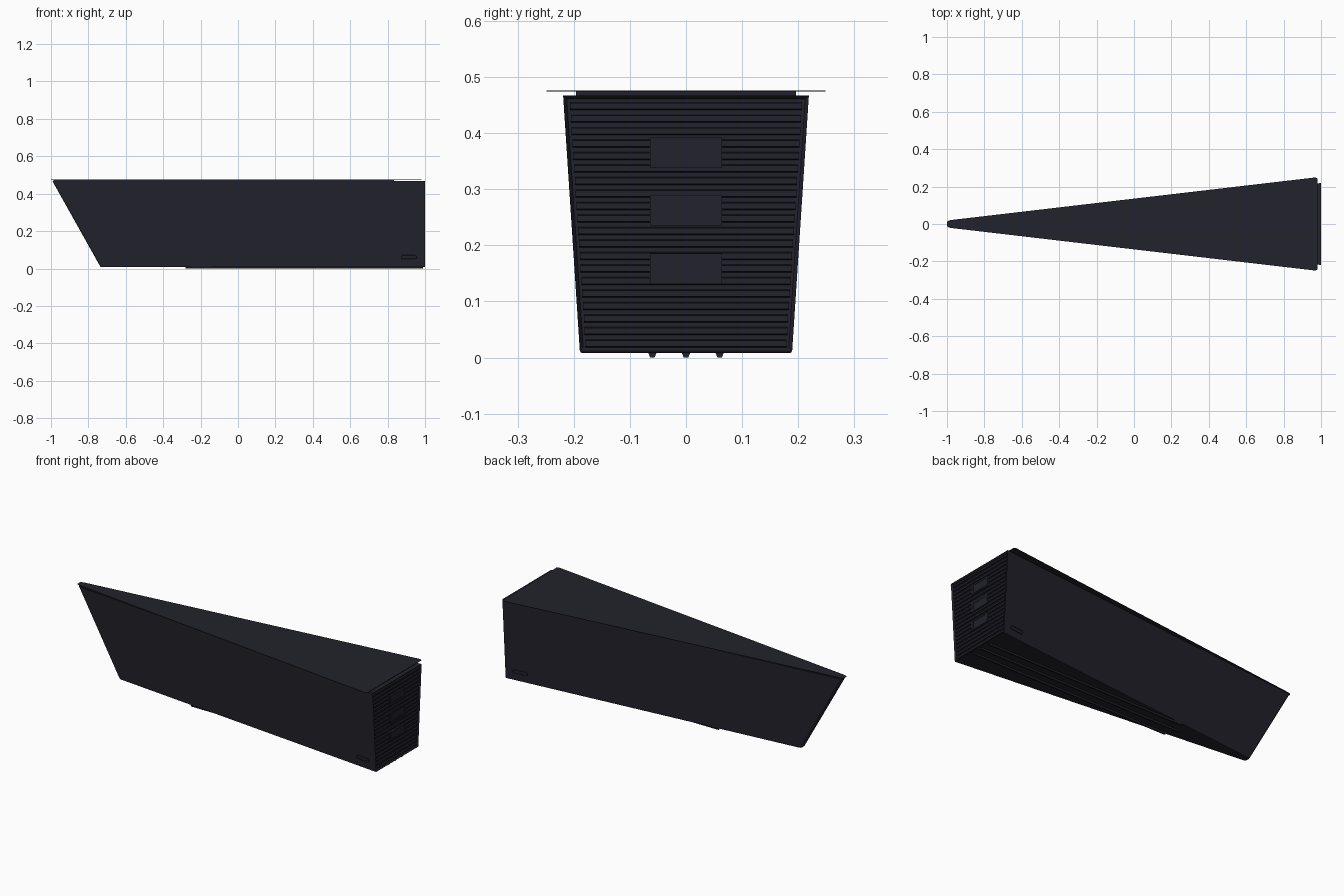
import bpy, bmesh, math
from mathutils import Vector

cube = bpy.data.objects.get("Cube")
if cube:
    bpy.data.objects.remove(cube, do_unlink=True)

mat = bpy.data.materials.new("dark_slate")
mat.use_nodes = True
COLOUR = (0.016, 0.016, 0.025, 1)
mat.diffuse_color = COLOUR
bsdf = mat.node_tree.nodes["Principled BSDF"]
bsdf.inputs["Base Color"].default_value = COLOUR
bsdf.inputs["Roughness"].default_value = 0.7

TOP, BASE, END = 0.467, 0.008, 1.0


def finish(name, bm):
    bmesh.ops.recalc_face_normals(bm, faces=bm.faces)
    mesh = bpy.data.meshes.new(name)
    bm.to_mesh(mesh)
    bm.free()
    mesh.materials.append(mat)
    obj = bpy.data.objects.new(name, mesh)
    bpy.context.collection.objects.link(obj)
    return obj


def loft(ring_a, ring_b):
    """Closed solid between two matching rings of points."""
    bm = bmesh.new()
    a = [bm.verts.new(p) for p in ring_a]
    b = [bm.verts.new(p) for p in ring_b]
    bm.faces.new(a)
    bm.faces.new(b)
    for i in range(len(a)):
        j = (i + 1) % len(a)
        bm.faces.new((a[i], a[j], b[j], b[i]))
    bmesh.ops.recalc_face_normals(bm, faces=bm.faces)
    return bm


def box(name, x, y, z):
    ring = [(x[0], y[0]), (x[1], y[0]), (x[1], y[1]), (x[0], y[1])]
    return finish(name, loft([(*p, z[0]) for p in ring], [(*p, z[1]) for p in ring]))


def half_width(z):
    """Half width of the wide end at height z."""
    return 0.189 + 0.03 * (z - BASE) / (TOP - BASE)


def wedge(tip, tip_w, end, end_w, z):
    return [(tip, -tip_w, z), (end, -end_w, z), (end, end_w, z), (tip, tip_w, z)]


# Tapered body with a softened tip and a recessed wide end
bm = loft(wedge(-0.735, 0.018, END, 0.189, BASE),
          wedge(-0.992, 0.018, END, 0.219, TOP))
tip_edges = [e for e in bm.edges if all(v.co.x < -0.5 for v in e.verts)
             and abs(e.verts[0].co.z - e.verts[1].co.z) > 0.1]
bmesh.ops.bevel(bm, geom=tip_edges, offset=0.01, segments=3, affect='EDGES', profile=0.5)
low_edges = [e for e in bm.edges if all(v.co.z < BASE + 0.001 for v in e.verts)]
bmesh.ops.bevel(bm, geom=low_edges, offset=0.004, segments=2, affect='EDGES', profile=0.5)
bm.normal_update()
end_face = max((f for f in bm.faces if f.normal.x > 0.9), key=lambda f: f.calc_area())
bmesh.ops.inset_region(bm, faces=[end_face], thickness=0.009, depth=0)
bmesh.ops.translate(bm, verts=end_face.verts[:], vec=(-0.01, 0, 0))
finish("wedge_body", bm)

# Horizontal slats across the wide end
PITCH, COUNT = 0.0225, 20
for i in range(COUNT):
    z = 0.025 + i * PITCH * 0.99
    rings = []
    for side in (-1, 1):
        y = side * (half_width(z) - 0.011)
        rings.append([(0.985, y, z - 0.008), (0.997, y, z - 0.005),
                      (0.997, y, z + 0.005), (0.985, y, z + 0.008)])
    finish(f"end_slat_{i + 1}", loft(*rings))

# Framed label holders on the wide end
for n, z in enumerate((0.158, 0.262, 0.365), 1):
    box(f"label_plate_{n}", (0.985, 0.998), (-0.05, 0.05), (z - 0.02, z + 0.02))
    for s in (-1, 1):
        box(f"label_side_{n}", (0.985, END), sorted((s * 0.049, s * 0.064)),
            (z - 0.027, z + 0.027))
        box(f"label_rail_{n}", (0.985, END), (-0.05, 0.05),
            sorted((z + s * 0.018, z + s * 0.027)))
        for k in (-1, 0, 1):
            box(f"label_stud_{n}", (0.998, END + 0.001),
                (s * 0.057 - 0.002, s * 0.057 + 0.002),
                (z + k * 0.016 - 0.002, z + k * 0.016 + 0.002))

# Inner lid, shorter than the outer lid
finish("inner_lid", loft(wedge(-0.985, 0.015, 0.835, 0.196, TOP - 0.002),
                         wedge(-0.988, 0.015, 0.835, 0.196, 0.4745)))


# Thin overhanging lid with rounded corners
def lid_ring(z):
    half = [(-1.0, 0.01), (-0.995, 0.016), (-0.98, 0.021), (0.97, 0.249), (0.982, 0.243)]
    return [(x, -y, z) for x, y in half] + [(x, y, z) for x, y in reversed(half)]


finish("outer_lid", loft(lid_ring(0.474), lid_ring(0.476)))

# Runners beneath the base
for label, y, start in (("front", -0.06, -0.25), ("middle", 0, -0.28), ("back", 0.06, -0.25)):
    rings = [[(x, y - 0.008, 0.01), (x, y - 0.004, 0), (x, y + 0.004, 0), (x, y + 0.008, 0.01)]
             for x in (start, 0.99)]
    finish(f"{label}_runner", loft(*rings))

# Small rounded grip rims low on both side walls
along = Vector((1.735, 0.171, 0)).normalized()
up = Vector((0, 0.0645, 1)).normalized()
for s in (-1, 1):
    centre = Vector((0.912, 0.1837, 0.06))
    out = Vector((0.1, -1, 0.065)).normalized() * -1

    def grip_ring(radius, lift):
        points = []
        for i in range(16):
            a = 2 * math.pi * (i + 0.5) / 16
            shift = 0.033 if math.cos(a) > 0 else -0.033
            p = (centre + along * (shift + radius * math.cos(a))
                 + up * radius * math.sin(a) + out * lift)
            points.append((p.x, s * p.y, p.z))
        return points

    bm = bmesh.new()
    rings = [[bm.verts.new(p) for p in grip_ring(r, h)]
             for r, h in ((0.012, -0.002), (0.011, 0.003), (0.008, 0.003), (0.007, 0.001))]
    for a, b in zip(rings, rings[1:]):
        for i in range(16):
            j = (i + 1) % 16
            bm.faces.new((a[i], a[j], b[j], b[i]))
    bm.faces.new(rings[-1])
    finish("back_grip" if s > 0 else "front_grip", bm)
